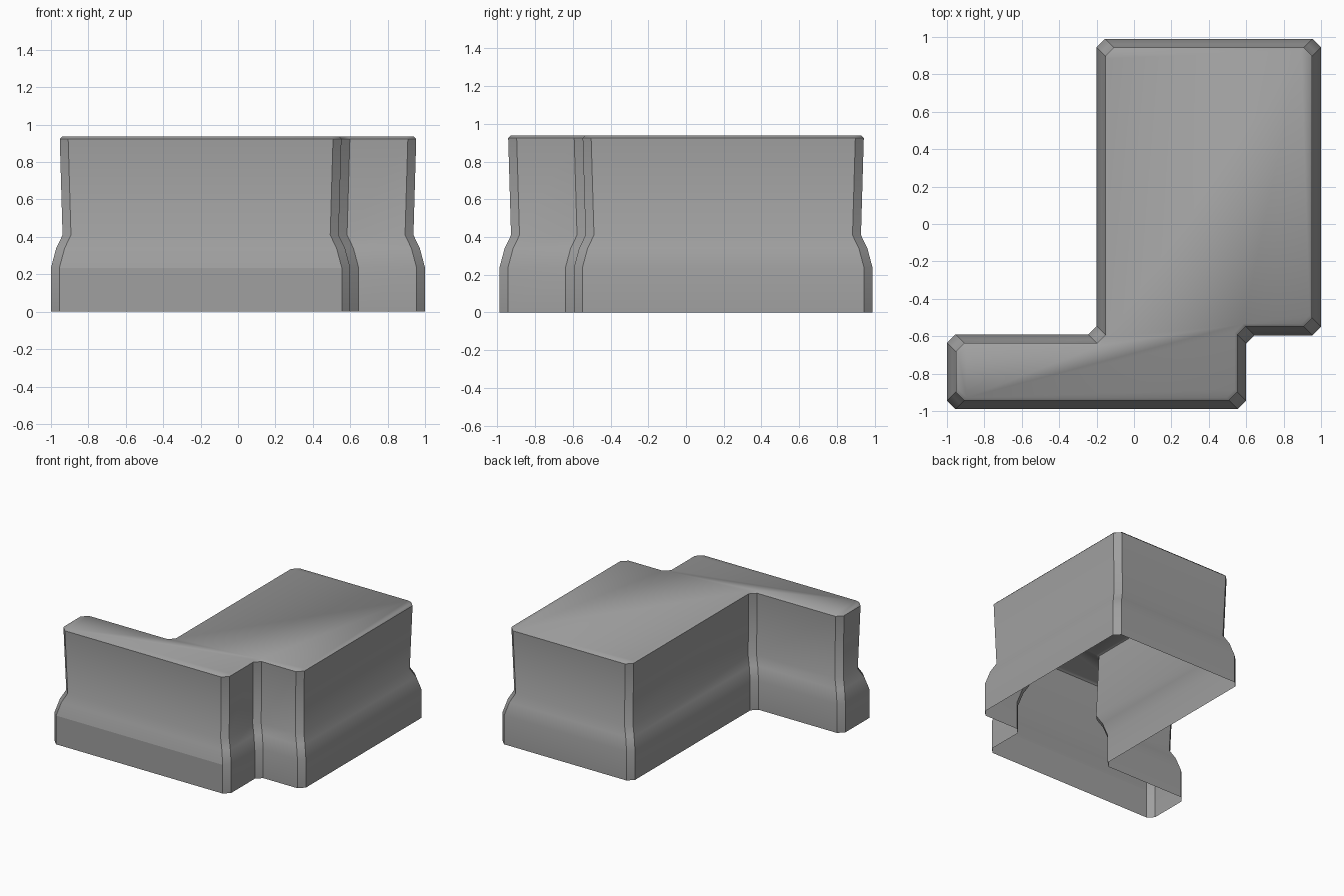
import bpy
import bmesh
import math
from mathutils import Vector

cube = bpy.data.objects.get("Cube")
if cube:
    bpy.data.objects.remove(cube, do_unlink=True)

# Single flat colour
grey = bpy.data.materials.new("stone_grey")
grey.use_nodes = True
colour = (0.35, 0.35, 0.35, 1)
grey.diffuse_color = colour
grey.node_tree.nodes["Principled BSDF"].inputs["Base Color"].default_value = colour

# Footprint corners, counter-clockwise, and wall profile as (inset, height)
FOOTPRINT = [(-1, -0.99), (0.6, -0.99), (0.6, -0.595), (1, -0.595),
             (1, 0.99), (-0.2, 0.99), (-0.2, -0.59), (-1, -0.59)]
PROFILE = [(0, 0), (0, 0.235), (0.028, 0.34), (0.062, 0.41),
           (0.047, 0.924), (0.061, 0.938)]
CHAMFER = 0.045
BASE_TOP = PROFILE[1][1]


def outline(inset):
    """Inset the footprint, then cut every corner by the same chamfer."""
    points = []
    count = len(FOOTPRINT)
    for i in range(count):
        corner = Vector(FOOTPRINT[i])
        before = (corner - Vector(FOOTPRINT[i - 1])).normalized()
        after = (Vector(FOOTPRINT[(i + 1) % count]) - corner).normalized()
        inward = Vector((-before.y, before.x)) + Vector((-after.y, after.x))
        corner = corner + inward * inset
        points += [corner - before * CHAMFER, corner + after * CHAMFER]
    return points


# Wall shell: stacked outlines, open underneath, closed by the flat top
bm = bmesh.new()
rings = [[bm.verts.new((p.x, p.y, z)) for p in outline(inset)]
         for inset, z in PROFILE]
for low, high in zip(rings, rings[1:]):
    for i in range(len(low)):
        j = (i + 1) % len(low)
        bm.faces.new((low[i], low[j], high[j], high[i]))
bm.faces.new(rings[-1])

mesh = bpy.data.meshes.new("wall_corner_block")
bm.to_mesh(mesh)
bm.free()
mesh.materials.append(grey)
block = bpy.data.objects.new("wall_corner_block", mesh)
bpy.context.collection.objects.link(block)

# Smooth flared base, crisp corners and top rim
bpy.context.view_layer.objects.active = block
block.select_set(True)
bpy.ops.object.shade_smooth_by_angle(angle=math.radians(38))

# Crisp line along the front of the base
for edge in mesh.edges:
    a, b = (mesh.vertices[v].co for v in edge.vertices)
    if all(abs(p.z - BASE_TOP) < 0.001 and p.y < -0.98 for p in (a, b)):
        edge.use_edge_sharp = True
